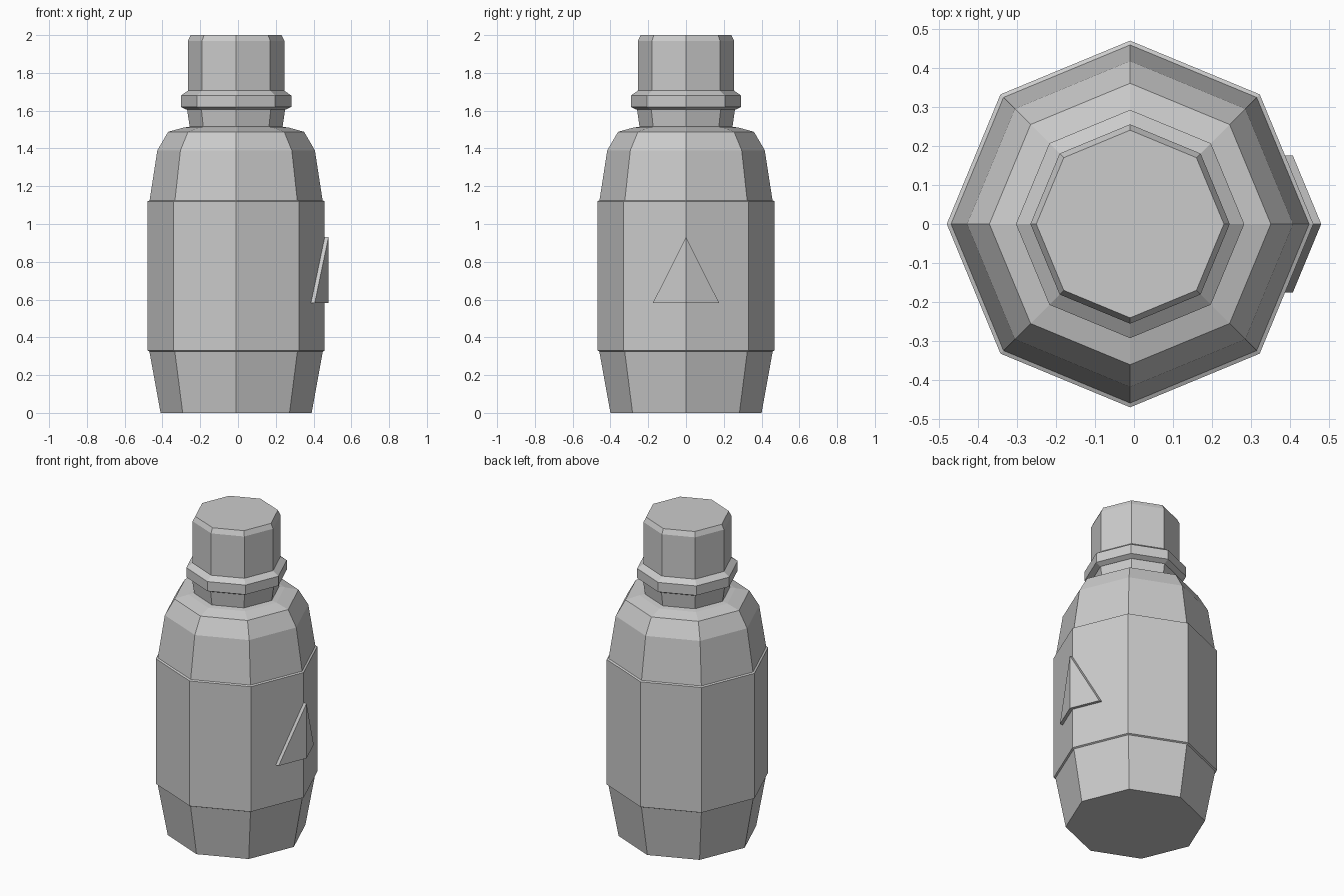
import bpy, bmesh
from math import cos, sin, tan, pi

if "Cube" in bpy.data.objects:
    bpy.data.objects.remove(bpy.data.objects["Cube"])

CX = -0.01   # bottle axis
SIDES = 8


def lathe(name, profile):
    """Closed octagonal solid from (radius, z) points, bottom to top."""
    bm = bmesh.new()
    rings = [[bm.verts.new((CX + r * cos(2 * pi * i / SIDES), r * sin(2 * pi * i / SIDES), z))
              for i in range(SIDES)] for r, z in profile]
    for a, b in zip(rings, rings[1:]):
        for i in range(SIDES):
            j = (i + 1) % SIDES
            bm.faces.new((a[i], a[j], b[j], b[i]))
    bm.faces.new(rings[0][::-1])
    bm.faces.new(rings[-1])
    finish(name, bm)


def finish(name, bm):
    bmesh.ops.recalc_face_normals(bm, faces=bm.faces)
    mesh = bpy.data.meshes.new(name)
    bm.to_mesh(mesh)
    bm.free()
    bpy.context.collection.objects.link(bpy.data.objects.new(name, mesh))


# Bottle body with raised middle band, shoulder and neck
lathe("bottle_body", [(0.40, 0), (0.459, 0.325), (0.469, 0.33), (0.469, 1.12), (0.458, 1.125),
                      (0.417, 1.39), (0.36, 1.488), (0.28, 1.51), (0.246, 1.515), (0.26, 1.61)])

# Collar ring under the cap
lathe("collar", [(0.262, 1.605), (0.292, 1.62), (0.292, 1.68), (0.255, 1.706)])

# Cap with chamfered top
lathe("cap", [(0.255, 1.70), (0.255, 1.97), (0.24, 2.0)])

# Triangular badge folded around the right-hand corner
bm = bmesh.new()
half, low, high, thick = 0.175, 0.583, 0.93, 0.02
corner_x = CX + 0.469
drop = half * tan(pi / 8)
points = [(corner_x, 0, high), (corner_x - drop, -half, low),
          (corner_x, 0, low), (corner_x - drop, half, low)]
inner = [bm.verts.new((x - 0.003, y, z)) for x, y, z in points]
outer = [bm.verts.new((x + thick, y, z)) for x, y, z in points]
for layer in (inner, outer):
    bm.faces.new((layer[0], layer[1], layer[2]))
    bm.faces.new((layer[0], layer[2], layer[3]))
for i in range(4):
    j = (i + 1) % 4
    bm.faces.new((inner[i], inner[j], outer[j], outer[i]))
finish("badge", bm)
